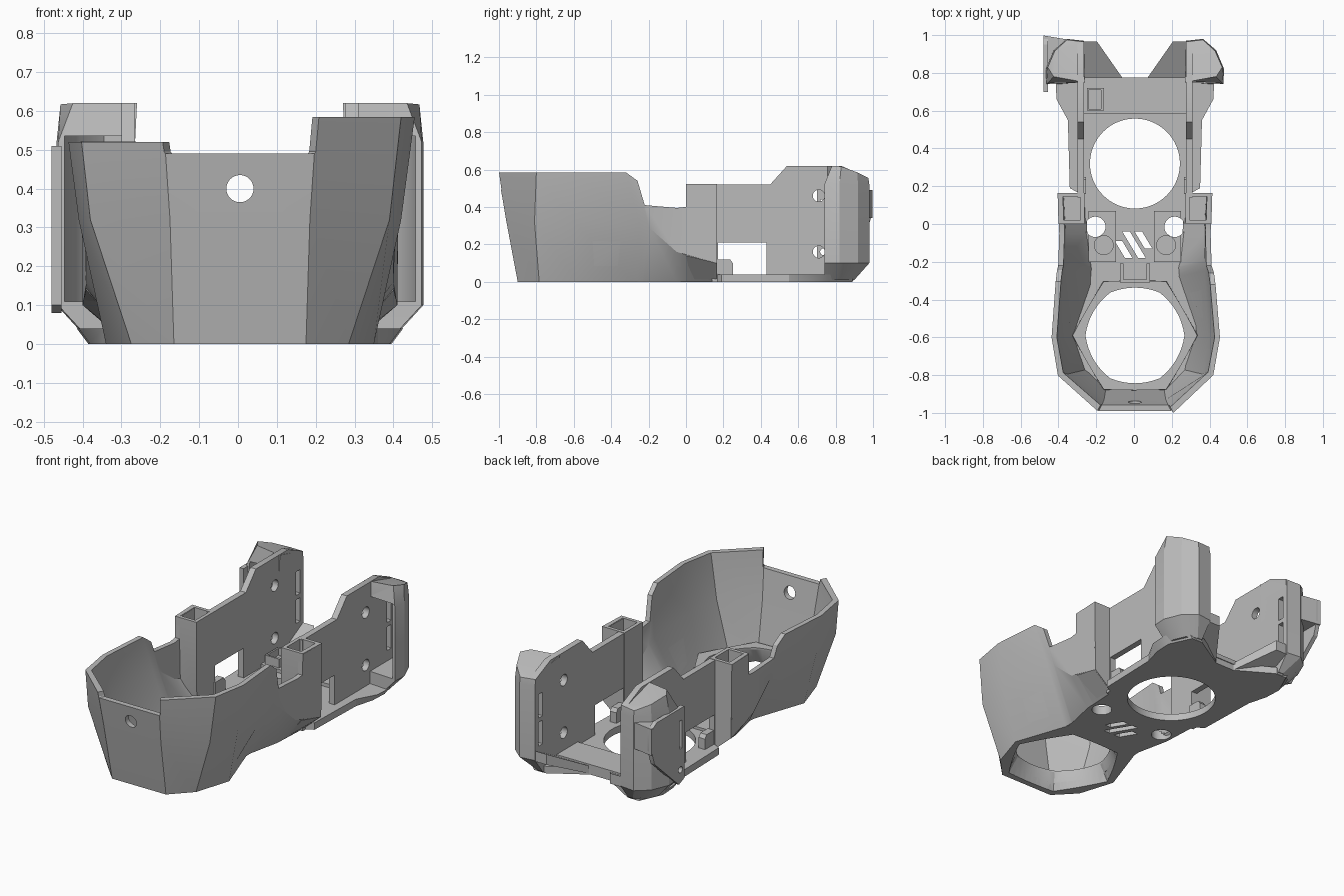
import bpy, bmesh, math
from mathutils import Vector

if "Cube" in bpy.data.objects:
    bpy.data.objects.remove(bpy.data.objects["Cube"])

CX = 0.005  # symmetry line
mat = bpy.data.materials.new("plain grey")
mat.diffuse_color = (0.5, 0.5, 0.5, 1)
mat.use_nodes = True
mat.node_tree.nodes["Principled BSDF"].inputs["Base Color"].default_value = mat.diffuse_color


def finish(name, bm):
    bmesh.ops.recalc_face_normals(bm, faces=bm.faces)
    me = bpy.data.meshes.new(name)
    bm.to_mesh(me)
    bm.free()
    ob = bpy.data.objects.new(name, me)
    bpy.context.collection.objects.link(ob)
    me.materials.append(mat)
    return ob


def loft(name, rings):
    """Closed solid through rings of 3D points."""
    bm = bmesh.new()
    vs = [[bm.verts.new(p) for p in r] for r in rings]
    n = len(vs[0])
    for a, b in zip(vs, vs[1:]):
        for i in range(n):
            j = (i + 1) % n
            bm.faces.new((a[i], a[j], b[j], b[i]))
    caps = [bm.faces.new(vs[0]), bm.faces.new(vs[-1])]
    bmesh.ops.triangulate(bm, faces=caps)
    return finish(name, bm)


def slab(name, pts, z0, z1):
    return loft(name, [[(x, y, z) for x, y in pts] for z in (z0, z1)])


def prism(name, pts, x0, x1):
    return loft(name, [[(x, y, z) for y, z in pts] for x in (x0, x1)])


def box(name, x0, x1, y0, y1, z0, z1):
    return slab(name, [(x0, y0), (x1, y0), (x1, y1), (x0, y1)], z0, z1)


def rod(name, c, r, h, axis="z", n=32):
    rings = []
    for s in (-h / 2, h / 2):
        ring = []
        for i in range(n):
            a = 2 * math.pi * i / n
            u, v = r * math.cos(a), r * math.sin(a)
            p = {"x": (s, u, v), "y": (u, s, v), "z": (u, v, s)}[axis]
            ring.append(Vector(c) + Vector(p))
        rings.append(ring)
    return loft(name, rings)


def cut(ob, *cutters):
    for c in cutters:
        backup = ob.data.copy()
        m = ob.modifiers.new("cut", "BOOLEAN")
        m.operation, m.object, m.solver = "DIFFERENCE", c, "EXACT"
        bpy.context.view_layer.objects.active = ob
        bpy.ops.object.modifier_apply(modifier=m.name)
        bpy.data.objects.remove(c)
        if len(ob.data.polygons) < len(backup.polygons) / 2:  # keep the part if a cut fails
            ob.data = backup


def both(right):
    """Complete a right-hand outline with its mirror image."""
    return [(CX + x, y) for x, y in right] + [(CX - x, y) for x, y in reversed(right)]


def lift(pts, z):
    return [(x, y, z) for x, y in pts]


# ---- front bucket: faceted wall swept along the outline, with a stepped rim
low = [(.17, -.9, 0), (.28, -.785, 0), (.345, -.58, 0), (.235, -.26, 0), (.28, -.05, 0), (.29, .16, 0)]
mid = [(.18, -.96, .32), (.385, -.81, .32), (.415, -.6, .32), (.395, -.22, .31), (.395, -.05, .16),
       (.405, .16, .1)]
top = [(.198, -1.005), (.415, -.8), (.45, -.6), (.425, -.3), (.405, -.05), (.41, .16)]
top = [(x, y, .585) for x, y in top]
T = .028


def along(ring, u):
    i = min(int(u), 4)
    return Vector(ring[i]).lerp(Vector(ring[i + 1]), u - i)


def column(s, u, z):
    """Cross-section of the wall at outline position u with rim height z."""
    a, b = along(low, u), along(mid, u)
    c = b.lerp(along(top, u), (z - b.z) / (.585 - b.z))
    back = T * max(0, 1 - u / 2)
    rise = .03 * max(0, min(1, u - 3))  # the sloping underside is as thick as the wall
    outer = [(CX + s * p.x, p.y, h) for p, h in ((a, .001), (b, b.z), (c, z))]
    lifts = (rise, rise, 0)
    inner = [(x - s * T * (.6 if u < .5 else 1), y + back * 1.1, h + k)
             for (x, y, h), k in zip(outer, lifts)]
    return outer + inner[::-1]


def rim(h):
    return [(5, .52), (4.24, .52), (4.235, .4), (4, .395), (3.16, .41), (3.12, h - .045),
            (2.93, h), (2, h), (1, h), (.025, h), (.015, .495), (0, .49)]


wall = [column(1, u, z) for u, z in rim(.585)] + [column(-1, u, z) for u, z in reversed(rim(.52))]
bucket = loft("front_bucket", wall)
cut(bucket, rod("front_hole", (CX, -1, .4), .035, .3, "y"))

# ---- collar around the front opening, six-sided below and round above
HC = -.59


def hexring(r, blend, z, n=48):
    pts = []
    for i in range(n):
        a = 2 * math.pi * i / n
        k = math.cos(math.pi / 6) / math.cos((a % (math.pi / 3)) - math.pi / 6)
        k = 1 + (k - 1) * blend
        pts.append((CX + r * k * math.cos(a), HC + r * k * math.sin(a), z))
    return pts


def opening():
    return loft("opening", [hexring(.317, .9, -.01), hexring(.262, .25, .09), hexring(.262, .25, .12)])


collar = loft("collar", [hexring(.335, 1, .003), hexring(.33, .9, .10)])
cut(collar, opening())

# ---- floor plate running the whole length
edge = [p[:2] for p in low[:5]] + [(.29, .16), (.345, .19), (.355, .55), (.415, .66), (.42, .76),
                                   (.36, .89), (.26, .89), (.06, .77)]
under = [(x - (.03 if y > .6 and x > .3 else 0), y) for x, y in edge]
floor = loft("floor_plate", [lift(both(under), 0), lift(both(edge), .04)])
cut(floor, opening())
pierced = [floor]
for s in (-1, 1):
    x0, x1 = sorted((CX + s * .1, CX + s * .245))
    pierced.append(box("floor_pad", x0, x1, -.2, .07, .035, .055))
for ob in pierced:
    cuts = [rod("fan_hole", (CX, .32, 0), .238, .3, n=64)] if ob is floor else []
    for s in (-1, 1):
        if ob is floor or (ob.data.vertices[0].co.x > 0) == (s > 0):
            cuts.append(rod("round_hole", (CX + s * .21, -.015, 0), .054, .3))
            cuts.append(rod("recess", (CX + s * .165, -.112, .06), .05, .03))
    if ob is floor:
        for x, y, h in ((-.055, -.135, .045), (0, -.11, .07), (.05, -.085, .045)):
            cuts.append(slab("vent", [(x - .02 + h * .6, y - h), (x + .02 + h * .6, y - h),
                                      (x + .02 - h * .6, y + h), (x - .02 - h * .6, y + h)], -.1, .15))
    cut(ob, *cuts)

# ---- small floor details
clip = box("cable_clip", CX - .08, CX + .08, -.31, -.21, .03, .11)
cut(clip, box("clip_gap", CX - .06, CX + .06, -.295, 0, .045, .2))
box("cross_ledge", CX - .27, CX + .27, .585, .775, .035, .06)
block = box("small_block", -.25, -.16, .6, .72, .055, .11)
cut(block, box("block_pocket", -.24, -.175, .61, .71, .07, .2))

# ---- mirrored rear sides
for s, side in ((-1, "left"), (1, "right")):
    def X(pts):
        return [(CX + s * p[0],) + tuple(p[1:]) for p in pts]

    def slots():
        x0, x1 = sorted((CX + s * .2, CX + s * .33))
        return [box("slot", x0, x1, .9, .94, z, z + .135) for z in (.17, .33)]

    # side wall with window, screw holes and two slots
    panel = prism(side + "_side_wall", [(.14, 0), (.14, .52), (.45, .52), (.54, .62), (.83, .62),
                  (.965, .56), (.965, .1), (.89, .002)], CX + s * .27, CX + s * .305)
    cut(panel, box("window", -1, 1, .17, .43, .04, .21),
        rod("screw_hole_low", (CX + s * .29, .71, .16), .032, .2, "x"),
        rod("screw_hole_high", (CX + s * .29, .71, .46), .032, .2, "x"), *slots())
    prism(side + "_window_tab", [(.16, .03), (.25, .03), (.25, .1), (.235, .12), (.16, .12)],
          CX + s * .26, CX + s * .3)

    # square post behind the bucket
    post = loft(side + "_post", [
        X([(.268, .03, .002), (.28, .03, .002), (.288, .165, .002), (.268, .165, .002)]),
        X([(.268, .0, .14), (.396, .0, .14), (.405, .165, .1), (.268, .165, .1)]),
        X([(.268, 0, .522), (.403, 0, .522), (.41, .165, .522), (.268, .165, .522)])])
    x0, x1 = sorted((CX + s * .288, CX + s * .382))
    cut(post, box("post_pocket", x0, x1, .02, .145, .18, .7))

    # outward-curling rear bumper, hollow and open to the front
    foot = [(.27, .75), (.385, .74), (.39, .8), (.36, .87), (.30, .9), (.27, .9)]
    body = [(.27, .75), (.468, .74), (.472, .82), (.43, .92), (.36, .98), (.27, .97)]
    crown = [(.265, .75, .62), (.43, .78, .62), (.462, .83, .617), (.425, .915, .585),
             (.36, .975, .555), (.275, .965, .56)]
    bumper = loft(side + "_bumper", [X(lift(foot, .01)), X(lift(body, .1)), X(lift(body, .52)), X(crown)])
    hollow = [(.305, .6), (.45, .6), (.452, .81), (.412, .9), (.35, .955), (.305, .95)]
    cut(bumper, loft("hollow", [X(lift(hollow, .11)), X(lift(hollow, .535))]), *slots())

    # sloping brace from floor to bumper
    brace = [(.06, .765), (.28, .765), (.28, .965), (.2, .965)]
    loft(side + "_rear_brace", [X([(x, y, .002 + max(0, y - .8) * .55) for x, y in brace]),
                                X([(x, y, .045 + max(0, y - .77) * .55) for x, y in brace])])

# ---- extra bracket on the left bumper
plate = prism("left_bracket", [(.7, .1), (.75, .08), (.97, .28), (.995, .36), (.995, .48),
                               (.95, .51), (.7, .51)], -.48, -.455)
cut(plate, box("bracket_slot", -.6, -.4, .72, .745, .28, .44),
    rod("bracket_hole", (-.47, .735, .16), .018, .2, "x", 16))
slab("bracket_web", [(-.48, .998), (-.36, .978), (-.43, .9), (-.46, .82)], .34, .49)

for ob in bpy.data.objects:
    ob.select_set(True)
bpy.context.view_layer.objects.active = bucket
bpy.ops.object.shade_smooth_by_angle(angle=math.radians(25))
